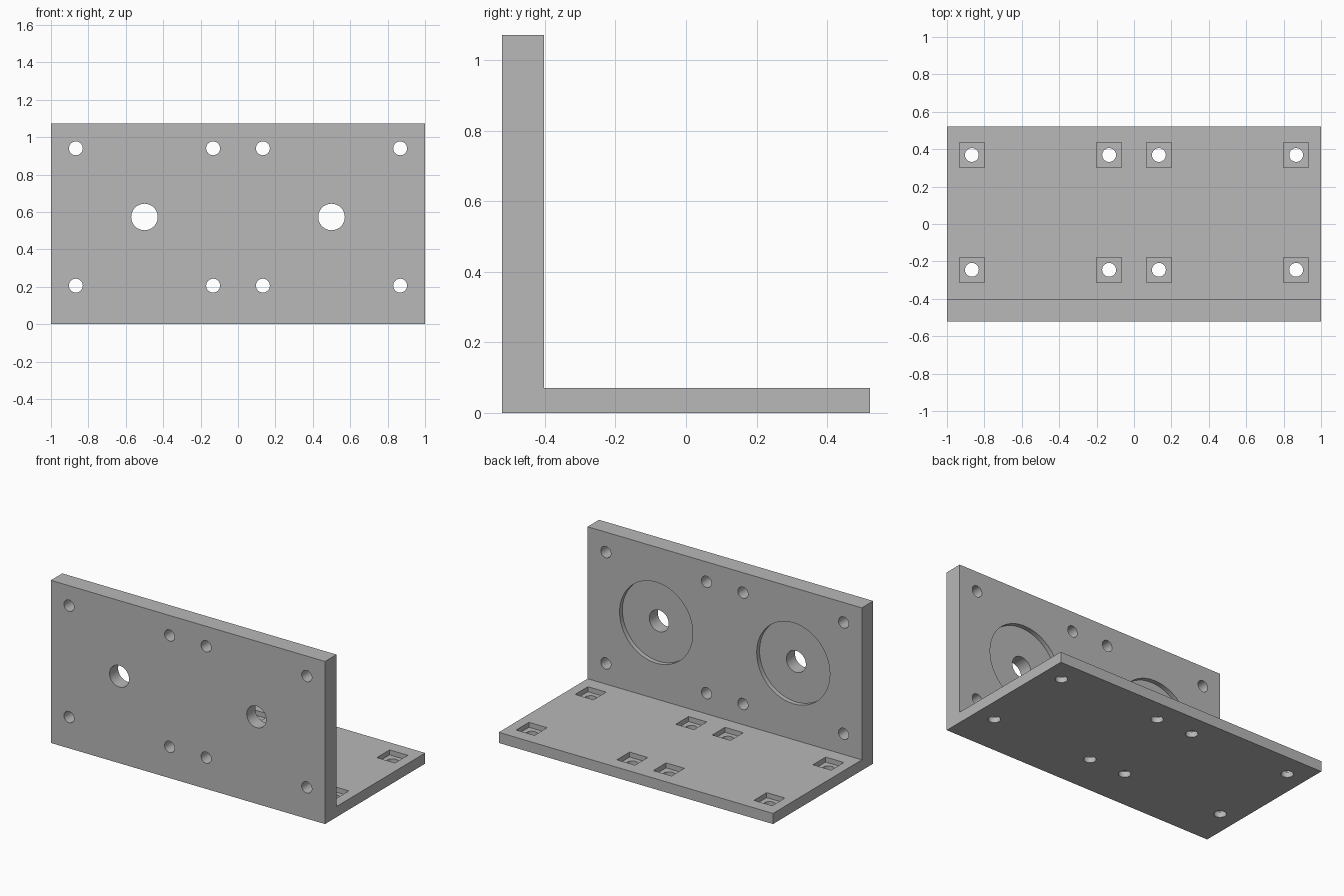
import bpy, bmesh
from math import pi, radians
from mathutils import Matrix, Vector

cube = bpy.data.objects.get("Cube")
if cube:
    bpy.data.objects.remove(cube, do_unlink=True)

WIDTH, FRONT, BACK = 2.0, -0.522, 0.522
WALL_Y, BASE_Z, HEIGHT = -0.403, 0.07, 1.072
WALL_MID, BASE_MID = 0.573, 0.062
COLUMNS = (-0.867, -0.133, 0.133, 0.867)

grey = bpy.data.materials.new("plain_grey")
grey.use_nodes = True
colour = (0.48, 0.48, 0.48, 1)
grey.diffuse_color = colour
grey.node_tree.nodes["Principled BSDF"].inputs["Base Color"].default_value = colour


def make_object(name, bm):
    bmesh.ops.recalc_face_normals(bm, faces=bm.faces)
    mesh = bpy.data.meshes.new(name)
    bm.to_mesh(mesh)
    bm.free()
    obj = bpy.data.objects.new(name, mesh)
    bpy.context.collection.objects.link(obj)
    mesh.materials.append(grey)
    return obj


def cylinder(bm, centre, radius, length, along_y):
    turn = Matrix.Rotation(pi / 2 if along_y else 0, 4, "X")
    bmesh.ops.create_cone(bm, cap_ends=True, segments=48, radius1=radius, radius2=radius,
                          depth=length, matrix=Matrix.Translation(centre) @ turn)


# L-shaped bracket, extruded across its width
bm = bmesh.new()
profile = [(FRONT, 0), (BACK, 0), (BACK, BASE_Z), (WALL_Y, BASE_Z), (WALL_Y, HEIGHT), (FRONT, HEIGHT)]
face = bm.faces.new([bm.verts.new((-WIDTH / 2, y, z)) for y, z in profile])
side = bmesh.ops.extrude_face_region(bm, geom=[face])
bmesh.ops.translate(bm, vec=(WIDTH, 0, 0),
                    verts=[v for v in side["geom"] if isinstance(v, bmesh.types.BMVert)])
bracket = make_object("angle_bracket", bm)

# Through holes and shallow recesses
holes, recesses = bmesh.new(), bmesh.new()
wall_centre = (FRONT + WALL_Y) / 2
for x in COLUMNS:
    for sign in (-1, 1):
        cylinder(holes, (x, wall_centre, WALL_MID + sign * 0.367), 0.037, 0.2, True)
        y = BASE_MID + sign * 0.307
        cylinder(holes, (x, y, BASE_Z / 2), 0.037, 0.2, False)
        # Square nut pocket in the base
        bmesh.ops.create_cube(recesses, size=1, matrix=Matrix.Translation((x, y, BASE_Z + 0.017))
                              @ Matrix.Diagonal((0.133, 0.133, 0.1, 1)))
for x in (-0.5, 0.5):
    cylinder(holes, (x, wall_centre, WALL_MID), 0.071, 0.2, True)
    # Round seat in the back of the wall
    cylinder(recesses, (x, WALL_Y + 0.02, WALL_MID), 0.267, 0.1, True)

# Cut the bracket, then discard the cutters
cutters = [make_object("recess_cutter", recesses), make_object("hole_cutter", holes)]
bpy.context.view_layer.objects.active = bracket
for cutter in cutters:
    cutter.hide_render = True
    mod = bracket.modifiers.new(cutter.name, "BOOLEAN")
    mod.operation, mod.solver, mod.object = "DIFFERENCE", "EXACT", cutter
    bpy.ops.object.modifier_apply(modifier=mod.name)
for cutter in cutters:
    bpy.data.objects.remove(cutter, do_unlink=True)

bpy.ops.object.select_all(action="DESELECT")
bracket.select_set(True)
bpy.ops.object.shade_smooth_by_angle(angle=radians(30))
